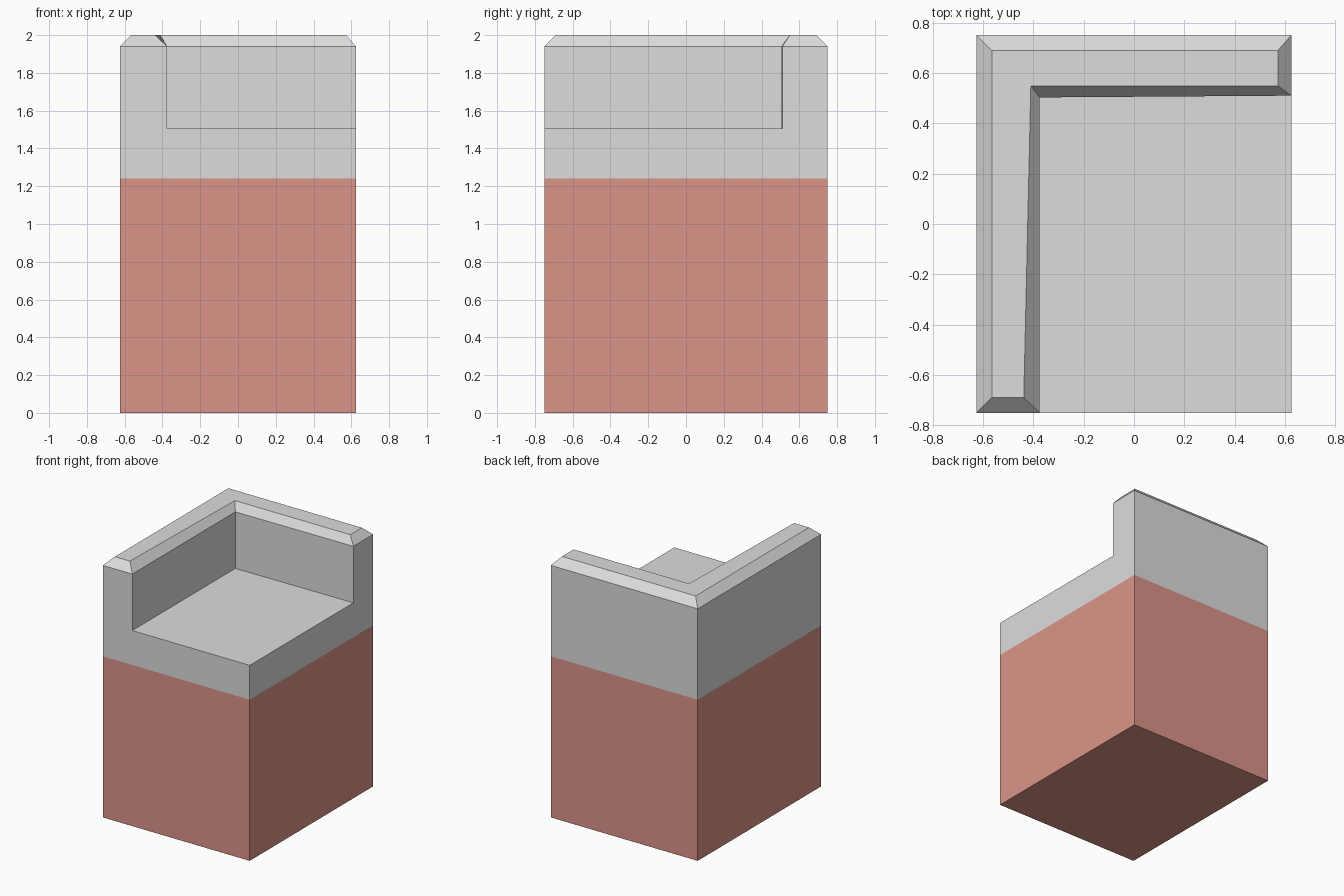
import bpy, bmesh

if "Cube" in bpy.data.objects:
    bpy.data.objects.remove(bpy.data.objects["Cube"])


def material(name, rgb):
    m = bpy.data.materials.new(name)
    m.diffuse_color = (*rgb, 1.0)
    m.use_nodes = True
    m.node_tree.nodes["Principled BSDF"].inputs["Base Color"].default_value = m.diffuse_color
    return m


def loft(name, rings, mat, cap_bottom=False, cap_top=False, extra_face=None):
    """Join stacked (points, z) rings with quads; extra_face indexes the last ring,
    or gives a plain (x, y) point for an added corner."""
    bm = bmesh.new()
    rows = [[bm.verts.new((x, y, z)) for x, y in pts] for pts, z in rings]
    for low, high in zip(rows, rows[1:]):
        n = len(low)
        for i in range(n):
            j = (i + 1) % n
            bm.faces.new((low[i], low[j], high[j], high[i]))
    if cap_bottom:
        bm.faces.new(rows[0][::-1])
    if cap_top:
        bm.faces.new(rows[-1])
    if extra_face:
        z = rings[-1][1]
        bm.faces.new([rows[-1][k] if isinstance(k, int) else bm.verts.new((*k, z))
                      for k in extra_face])
    mesh = bpy.data.meshes.new(name)
    bm.to_mesh(mesh)
    bm.free()
    mesh.materials.append(mat)
    obj = bpy.data.objects.new(name, mesh)
    bpy.context.collection.objects.link(obj)
    return obj


stone = material("light_grey_stone", (0.72, 0.72, 0.72))
red = material("red_brick", (0.71, 0.30, 0.25))

X, Y = 0.625, 0.75
inner = (-0.375, 0.503)      # inside corner of the parapet
end_y = 0.51                 # where the back parapet meets the right side

# Footprint, counter-clockwise, split where the parapet starts and ends
block = [(-X, -Y), (inner[0], -Y), (X, -Y), (X, end_y), (X, Y), (-X, Y)]
# L-shaped parapet outline and its chamfered top
ell = [(-X, -Y), (inner[0], -Y), inner, (X, end_y), (X, Y), (-X, Y)]
ell_top = [(-0.565, -0.69), (-0.438, -0.69), (-0.41, 0.549),
           (0.572, 0.549), (0.572, 0.69), (-0.565, 0.69)]

# Red lower walls with underside
loft("brick_base", [(block, 0.0), (block, 1.24)], red, cap_bottom=True)

# Grey band with the flat roof deck
loft("upper_wall_and_deck", [(block, 1.24), (block, 1.505)], stone,
     extra_face=[1, 2, 3, inner])

# Parapet along the left and back edges
loft("corner_parapet", [(ell, 1.505), (ell, 1.94), (ell_top, 2.0)], stone, cap_top=True)
